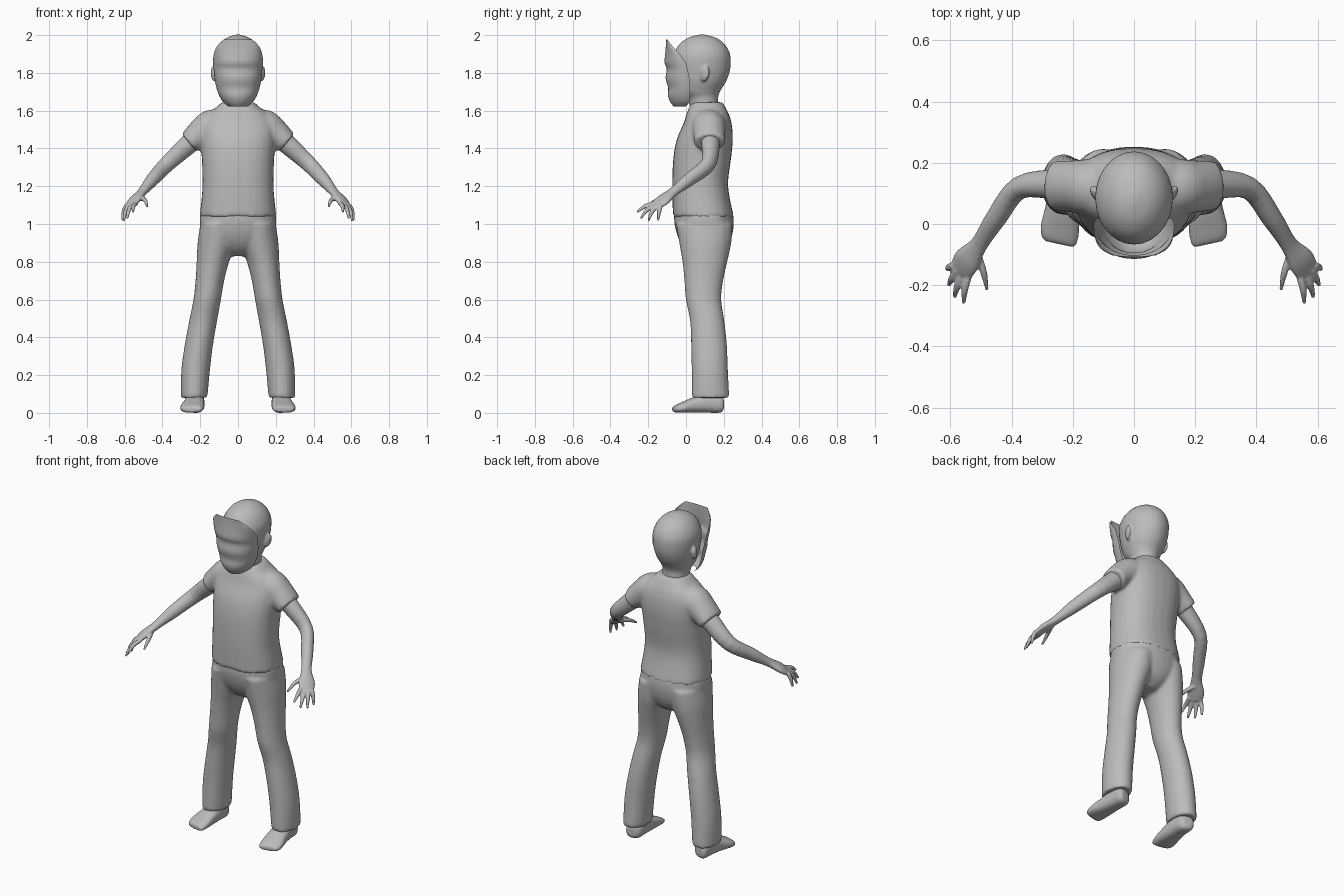
import bpy, bmesh, math
from mathutils import Vector, Matrix

cube = bpy.data.objects.get("Cube")
if cube:
    bpy.data.objects.remove(cube, do_unlink=True)

grey = bpy.data.materials.new("plain grey")
grey.use_nodes = True
grey.diffuse_color = (0.5, 0.5, 0.5, 1)
grey.node_tree.nodes["Principled BSDF"].inputs["Base Color"].default_value = (0.5, 0.5, 0.5, 1)


def spline(rows, steps=4):
    """Catmull-Rom smoothing of a list of section tuples."""
    rows = [Vector(r) for r in rows]
    out = []
    for i in range(len(rows) - 1):
        a, b = rows[max(i - 1, 0)], rows[i]
        c, d = rows[i + 1], rows[min(i + 2, len(rows) - 1)]
        for k in range(steps):
            t = k / steps
            out.append(b + (c - a) * (t / 2) + (a * 2 - b * 5 + c * 4 - d) * (t * t / 2)
                       + (b * 3 - a - c * 3 + d) * (t ** 3 / 2))
    return out + [rows[-1]]


def tube(bm, rows, side=(1, 0, 0), axis=None, flip=1, power=1.0, n=28):
    """Capped loft through (x, y, z, radius_a, radius_b) sections."""
    rows = spline(rows)
    rings = []
    for i, r in enumerate(rows):
        t = Vector(axis) if axis else \
            Vector(rows[min(i + 1, len(rows) - 1)][:3]) - Vector(rows[max(i - 1, 0)][:3])
        t.normalize()
        u = Vector(side)
        u = (u - t * u.dot(t)).normalized()
        v = t.cross(u)
        ring = []
        for k in range(n):
            a = math.tau * k / n
            c, s = math.cos(a), math.sin(a)
            c = math.copysign(abs(c) ** power, c)
            s = math.copysign(abs(s) ** power, s)
            p = Vector(r[:3]) + u * c * r[3] + v * s * r[4]
            ring.append(bm.verts.new((p.x * flip, p.y, p.z)))
        rings.append(ring)
    faces = [bm.faces.new(rings[0]), bm.faces.new(rings[-1])]
    for a, b in zip(rings, rings[1:]):
        for k in range(n):
            faces.append(bm.faces.new((a[k], a[(k + 1) % n], b[(k + 1) % n], b[k])))
    bmesh.ops.recalc_face_normals(bm, faces=faces)


def upright(bm, rows, flip=1, power=1.0):
    """Loft with level sections given as (z, x, y, radius_x, radius_y)."""
    tube(bm, [(x, y, z, a, b) for z, x, y, a, b in rows], axis=(0, 0, 1), flip=flip, power=power)


def finish(name, bm, voxel=0, smooth=0):
    mesh = bpy.data.meshes.new(name)
    bm.to_mesh(mesh)
    bm.free()
    mesh.materials.append(grey)
    mesh.shade_smooth()
    ob = bpy.data.objects.new(name, mesh)
    bpy.context.collection.objects.link(ob)
    if voxel:
        m = ob.modifiers.new("merge", 'REMESH')
        m.mode, m.voxel_size, m.use_smooth_shade = 'VOXEL', voxel, True
        m = ob.modifiers.new("soften", 'SMOOTH')
        m.factor, m.iterations = 0.5, smooth
    return ob


# Head with neck and ears
bm = bmesh.new()
upright(bm, [(1.56, 0, .105, .078, .075), (1.66, 0, .09, .076, .08), (1.70, 0, .075, .09, .105),
             (1.75, 0, .08, .11, .13), (1.80, 0, .085, .12, .145), (1.85, 0, .085, .126, .152),
             (1.90, 0, .085, .124, .148), (1.95, 0, .085, .1, .122), (1.985, 0, .085, .062, .076),
             (2.002, 0, .085, .015, .02)])
for s in (1, -1):
    ear = (Matrix.Translation((s * .127, .1, 1.795)) @ Matrix.Rotation(s * -.5, 4, 'Z')
           @ Matrix.Rotation(-.25, 4, 'X') @ Matrix.Diagonal((.014, .026, .042, 1)))
    bmesh.ops.create_uvsphere(bm, u_segments=20, v_segments=12, radius=1, matrix=ear)
finish("head", bm, .007, 3)

# Face mask: an open curved shell held in front of the head
bm = bmesh.new()
rows = spline([(1.978, .075, -.106, -.1), (1.94, .112, -.107, -.07), (1.90, .128, -.11, -.035),
               (1.855, .132, -.114, -.002), (1.82, .129, -.102, .008), (1.77, .124, -.108, .018),
               (1.72, .114, -.094, .02), (1.68, .1, -.096, .02), (1.645, .078, -.083, .016),
               (1.623, .05, -.065, .0)], 3)
grid = []
for z, w, front, back in rows:
    angles = [math.pi * (k / 24 - .5) for k in range(25)]
    grid.append([bm.verts.new((w * math.sin(a), back + (front - back) * math.cos(a) ** .9, z))
                 for a in angles])
for a, b in zip(grid, grid[1:]):
    for k in range(24):
        bm.faces.new((a[k], b[k], b[k + 1], a[k + 1]))
finish("face_mask", bm)

# Short-sleeved shirt
bm = bmesh.new()
upright(bm, [(1.04, 0, .092, .203, .161), (1.2, 0, .075, .188, .148), (1.35, 0, .086, .192, .153),
             (1.45, 0, .1, .198, .148), (1.53, 0, .114, .195, .128), (1.58, 0, .115, .165, .113),
             (1.61, 0, .113, .125, .1), (1.645, 0, .112, .085, .082)], power=.85)
for s in (1, -1):
    tube(bm, [(.06, .118, 1.53, .075, .09), (.14, .12, 1.515, .09, .092),
              (.2, .123, 1.477, .077, .085), (.257, .125, 1.43, .062, .082)],
         side=(.66, 0, .75), flip=s)
finish("shirt", bm, .01, 5)

# Trousers: hips and two legs
bm = bmesh.new()
upright(bm, [(.83, 0, .105, .05, .06), (.87, 0, .104, .12, .11), (.93, 0, .1, .185, .142),
             (1.0, 0, .096, .203, .157), (1.06, 0, .093, .199, .156)], power=.9)
for s in (1, -1):
    upright(bm, [(.08, .232, .13, .07, .1), (.23, .224, .126, .076, .096), (.36, .207, .122, .075, .095),
                 (.49, .184, .112, .074, .091), (.6, .163, .093, .073, .094),
                 (.7, .149, .094, .076, .103), (.8, .133, .1, .086, .119),
                 (.9, .112, .102, .102, .138), (1.0, .1, .097, .1, .15)], flip=s)
finish("trousers", bm, .01, 6)

# Arms with hands, and bare feet
across = (.75, .62, -.25)
fingers = [((.54, -.165, 1.11), (.553, -.215, 1.095), (.556, -.26, 1.062)),
           ((.562, -.16, 1.10), (.578, -.205, 1.075), (.586, -.24, 1.03)),
           ((.578, -.15, 1.10), (.596, -.18, 1.065), (.605, -.2, 1.016)),
           ((.59, -.135, 1.10), (.605, -.142, 1.065), (.611, -.148, 1.018)),
           ((.515, -.09, 1.14), (.492, -.155, 1.125), (.48, -.215, 1.09))]
for s, word in ((1, "left"), (-1, "right")):
    bm = bmesh.new()
    tube(bm, [(.18, .125, 1.49, .05, .055), (.257, .13, 1.425, .048, .053), (.375, .118, 1.318, .037, .043),
              (.45, .02, 1.238, .034, .036), (.505, -.065, 1.172, .029, .023),
              (.545, -.118, 1.13, .046, .021), (.566, -.155, 1.1, .042, .014)],
         side=across, flip=s)
    for base, mid, tip in fingers:
        tube(bm, [(*base, .013, .012), (*mid, .0115, .0115), (*tip, .006, .006)],
             side=across, flip=s, n=12)
    finish(word + "_arm", bm, .005, 3)

    bm = bmesh.new()
    tube(bm, [(.225, .198, .045, .025, .025), (.225, .18, .047, .045, .046),
              (.228, .11, .053, .052, .052), (.234, .04, .042, .058, .041),
              (.242, -.015, .03, .064, .029), (.245, -.05, .022, .06, .021),
              (.243, -.066, .019, .05, .012)], axis=(-.22, 1, 0), flip=s, power=.8)
    upright(bm, [(.05, .226, .13, .045, .055), (.15, .226, .132, .05, .058)], flip=s)
    finish(word + "_foot", bm, .007, 3)
